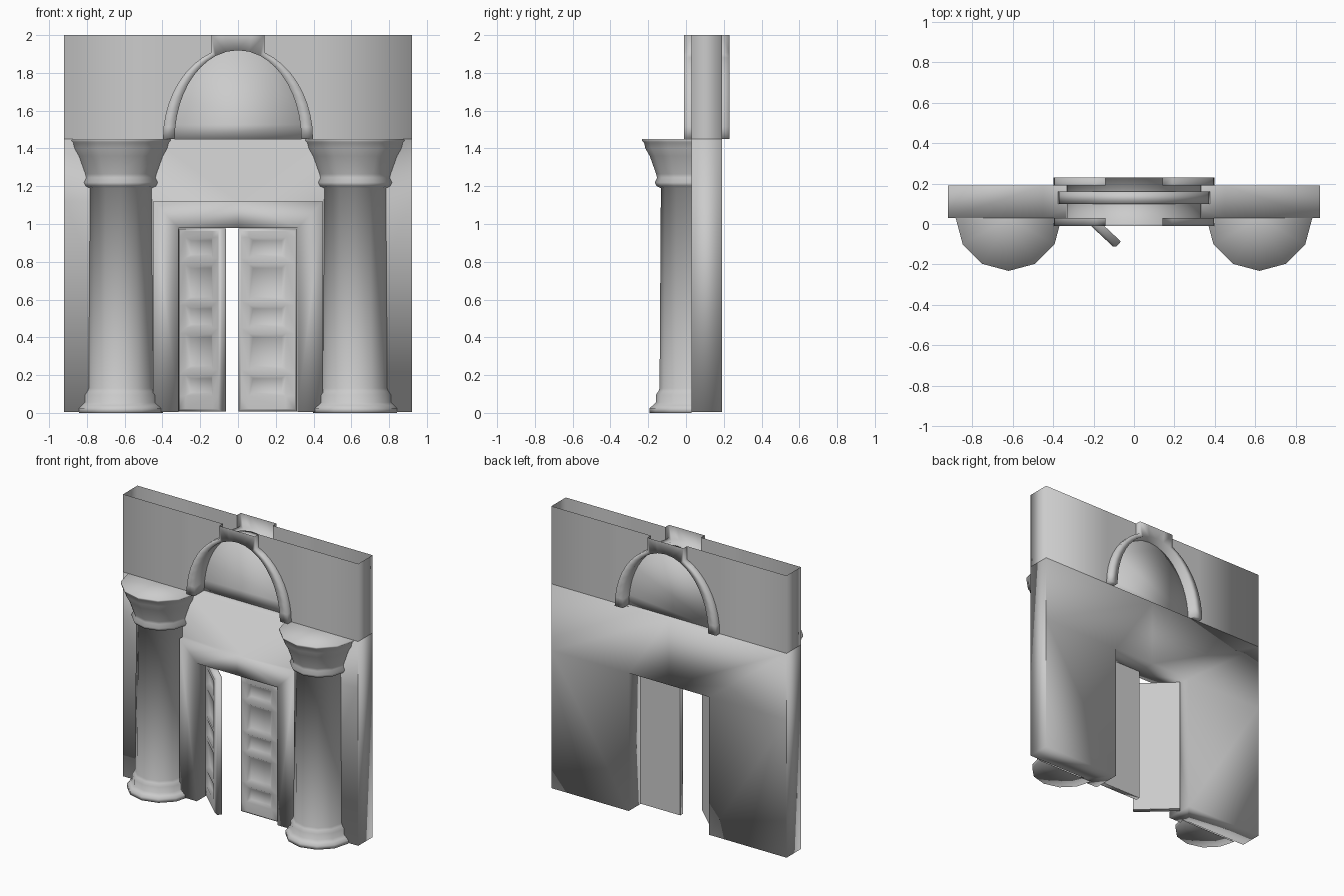
import bpy, bmesh
from math import sin, cos, pi, radians, acos

if "Cube" in bpy.data.objects:
    bpy.data.objects.remove(bpy.data.objects["Cube"])

P, F, B = -0.01, 0.03, 0.19  # door-surround front, wall front, wall back
SPRING, TOP = 1.45, 2.0      # arch springing height, wall top


def build(name, faces, mirror=False):
    """Smooth-shaded object from a list of polygons; coincident points are welded."""
    bm = bmesh.new()
    for pts in faces:
        uniq = []
        for p in pts:
            if p not in uniq:
                uniq.append(p)
        if len(uniq) > 2:
            bm.faces.new([bm.verts.new(p) for p in uniq])
    bmesh.ops.remove_doubles(bm, verts=bm.verts, dist=1e-5)
    bmesh.ops.recalc_face_normals(bm, faces=bm.faces)
    for f in bm.faces:
        f.smooth = True
    me = bpy.data.meshes.new(name)
    bm.to_mesh(me)
    bm.free()
    ob = bpy.data.objects.new(name, me)
    bpy.context.collection.objects.link(ob)
    if mirror:
        m = ob.modifiers.new("Mirror", 'MIRROR')
        m.merge_threshold = 1e-4
    return ob


def at(p, y):
    return (p[0], y, p[1])


def rect(x0, z0, x1, z1, y):
    return [(x0, y, z0), (x1, y, z0), (x1, y, z1), (x0, y, z1)]


def strip(path, y0, y1):
    """Faces that sweep an xz path from y0 to y1."""
    return [[at(p, y0), at(q, y0), at(q, y1), at(p, y1)] for p, q in zip(path, path[1:])]


def ellipse(a, b, t):
    return (a * cos(t), SPRING + b * sin(t))


# Lower wall (right half) with a raised surround round the doorway
W, S, D, Z0, ZD, ZS = .92, .45, .315, .005, .98, 1.12
faces = [rect(S, Z0, W, ZS, F), rect(S, ZS, W, SPRING, F), rect(0, ZS, S, SPRING, F),
         [(D, P, Z0), (S, P, Z0), (S, P, ZS), (D, P, ZD)],
         [(D, P, ZD), (S, P, ZS), (0, P, ZS), (0, P, ZD)],
         rect(D, Z0, W, ZD, B), [(D, B, ZD), (W, B, ZD), (W, B, SPRING), (0, B, SPRING), (0, B, ZD)],
         [(D, P, Z0), (S, P, Z0), (S, F, Z0), (W, F, Z0), (W, B, Z0), (D, B, Z0)]]
faces += strip([(0, ZS), (S, ZS), (S, Z0)], P, F)
faces += strip([(0, ZD), (D, ZD), (D, Z0)], P, B)
faces += strip([(W, Z0), (W, SPRING), (S, SPRING), (0, SPRING)], F, B)
build("lower_wall", faces, mirror=True)

# Arch curves (right half); the outer one stops at the keystone
N, KEY = 9, 0.14
t_end = acos(KEY / .397)
ts = [t_end * i / N for i in range(N + 1)]
outer = [ellipse(.397, .49, t) for t in ts]
outer[-1] = (KEY, outer[-1][1])
inner = [ellipse(.335, .47, t) for t in ts]

# Upper wall: hollow, open at the top
faces = strip([(W, SPRING), (W, TOP)], F, B)
for y in (F, B):
    rim = [(W, SPRING)] + outer
    for p, q in zip(rim, rim[1:]):
        faces.append([at(p, y), at(q, y), (q[0], y, TOP), (p[0], y, TOP)])
build("upper_wall", faces, mirror=True)

# Arch moulding with keystone, front and back, joined by the soffit
out = outer + [(KEY, TOP), (KEY / 2, TOP), (0, TOP)]
inn = inner + [inner[-1], ellipse(.335, .47, (t_end + pi / 2) / 2), (0, SPRING + .47)]
faces = strip(inn, P, .23)
for yf, yw in ((P, F), (.23, B)):
    for i in range(len(out) - 1):
        faces.append([at(out[i], yf), at(out[i + 1], yf), at(inn[i + 1], yf), at(inn[i], yf)])
    faces += strip([inn[0]] + out[:N + 2], yf, yw)
build("arch_moulding", faces, mirror=True)

# Panel filling the arch
curve = [ellipse(.375, .48, pi * i / 20) for i in range(21)]
build("arch_panel", strip(curve + curve[:1], .10, .16) + [[at(p, y) for p in curve] for y in (.10, .16)])

# Half-round columns: twelve-sided, front half only
profile = [(0, 0), (.222, 0), (.222, .025), (.206, .04), (.19, .055), (.19, .095), (.176, .115),
           (.17, .13), (.163, 1.19), (.185, 1.2), (.195, 1.22), (.183, 1.245), (.188, 1.265),
           (.222, 1.36), (.245, 1.4), (.252, 1.43), (.262, 1.44), (.262, SPRING), (0, SPRING)]
faces = []
for (r0, z0), (r1, z1) in zip(profile, profile[1:]):
    for k in range(6):
        a, b = pi * k / 6, pi * (k + 1) / 6
        faces.append([(.62 + r * cos(t), F - r * sin(t), z)
                      for r, z, t in ((r0, z0, a), (r0, z0, b), (r1, z1, b), (r1, z1, a))])
build("columns", faces, mirror=True)


# Door leaves with five sunken panels; local x runs from the hinge
def door(name, side, hinge, turn):
    w, th, e, z0, z1 = .31, .045, .012, .008, .975
    xs = [e, .06, .255, w - e]
    zs = [z0 + e, .09, .2, .23, .42, .45, .57, .595, .785, .82, .93, z1 - e]
    f = []

    def frame(r0, y0, r1, y1):
        """Ring of four faces between two rectangles (x0, z0, x1, z1)."""
        c0, c1 = rect(*r0, y0), rect(*r1, y1)
        for i in range(4):
            j = (i + 1) % 4
            f.append([c0[i], c0[j], c1[j], c1[i]])

    for i in range(3):
        for j in range(11):
            r = (xs[i], zs[j], xs[i + 1], zs[j + 1])
            if i == 1 and j % 2:
                s = (r[0] + .022, r[1] + .018, r[2] - .022, r[3] - .018)
                frame(r, 0, s, .018)
                f.append(rect(*s, .018))
            else:
                f.append(rect(*r, 0))
    # chamfered rim, edges, and a plain back left unwelded so it shades flat
    whole = (0, z0, w, z1)
    frame((xs[0], zs[0], xs[-1], zs[-1]), 0, whole, e)
    frame(whole, e, whole, th)
    f.append(rect(*whole, th + .0002)[::-side])
    ob = build(name, [[(side * x, y, z) for x, y, z in p] for p in f])
    ob.location = hinge
    ob.rotation_euler.z = radians(turn)


door("left_door", 1, (-.322, .092, 0), -43)
door("right_door", -1, (.313, .015, 0), 0)
